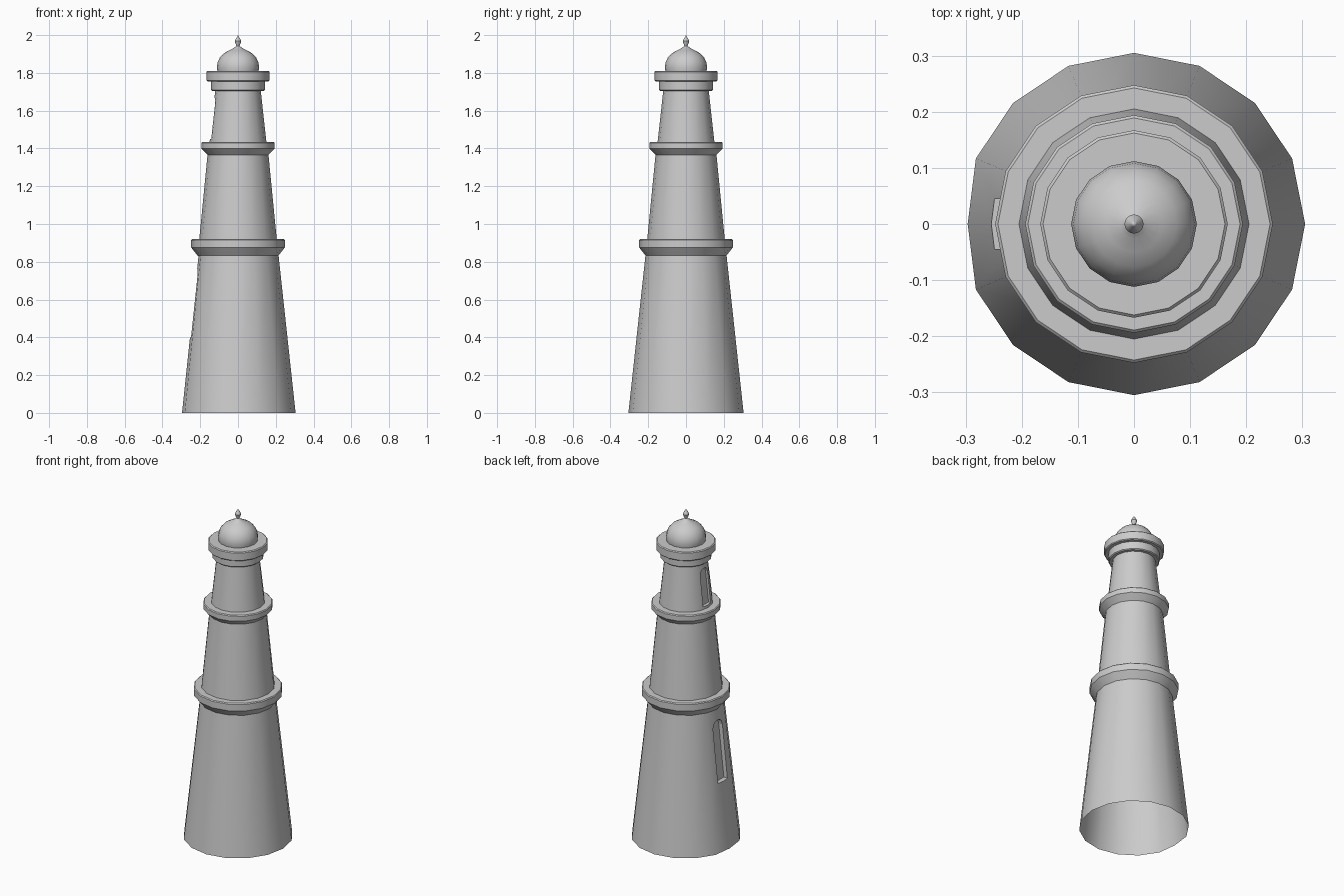
import bpy, bmesh
from math import cos, sin, pi, radians

SIDES = 16
cube = bpy.data.objects.get("Cube")
if cube:
    bpy.data.objects.remove(cube, do_unlink=True)

stone = bpy.data.materials.new("grey_stone")
stone.use_nodes = True
GREY = (0.6, 0.6, 0.6, 1)
stone.diffuse_color = GREY
stone.node_tree.nodes["Principled BSDF"].inputs["Base Color"].default_value = GREY


def add_object(name, bm):
    bmesh.ops.recalc_face_normals(bm, faces=bm.faces)
    mesh = bpy.data.meshes.new(name)
    bm.to_mesh(mesh)
    bm.free()
    mesh.materials.append(stone)
    obj = bpy.data.objects.new(name, mesh)
    bpy.context.collection.objects.link(obj)
    return obj


def smooth(obj):
    bpy.ops.object.select_all(action='DESELECT')
    obj.select_set(True)
    bpy.context.view_layer.objects.active = obj
    bpy.ops.object.shade_smooth_by_angle(angle=radians(30))


def lathe(name, profile):
    """Turn (radius, height) points round the z axis."""
    bm = bmesh.new()
    rings = [[bm.verts.new((r * cos(2 * pi * i / SIDES), r * sin(2 * pi * i / SIDES), z))
              for i in range(SIDES)] for r, z in profile]
    for low, high in zip(rings, rings[1:]):
        for i in range(SIDES):
            j = (i + 1) % SIDES
            bm.faces.new((low[i], low[j], high[j], high[i]))
    bmesh.ops.remove_doubles(bm, verts=bm.verts, dist=0.0001)
    obj = add_object(name, bm)
    smooth(obj)
    return obj


def cut_window(wall, name, sill, spring, half, x_low, x_high, depth):
    """Recess an arched window, following the lean of the wall, into the -x side."""
    outline = [(-half, sill), (half, sill)]
    outline += [(half * cos(a * pi / 6), spring + half * sin(a * pi / 6)) for a in range(7)]
    top = spring + half

    def ring(bm, offset):
        return [bm.verts.new((x_low + (x_high - x_low) * (z - sill) / (top - sill) + offset, y, z))
                for y, z in outline]
    bm = bmesh.new()
    outer, inner = ring(bm, -0.1), ring(bm, depth)
    bm.faces.new(outer)
    bm.faces.new(inner)
    for i in range(len(outer)):
        j = (i + 1) % len(outer)
        bm.faces.new((outer[i], outer[j], inner[j], inner[i]))
    cutter = add_object(name, bm)
    cutter.hide_render = True
    cutter.hide_viewport = False
    mod = wall.modifiers.new("window", 'BOOLEAN')
    mod.operation = 'DIFFERENCE'
    mod.solver = 'EXACT'
    mod.object = cutter
    bpy.ops.object.select_all(action='DESELECT')
    wall.select_set(True)
    bpy.context.view_layer.objects.active = wall
    bpy.ops.object.modifier_apply(modifier=mod.name)
    bpy.data.objects.remove(cutter, do_unlink=True)
    smooth(wall)


def band(name, wall, rim, bottom, middle, top, inner):
    """Ledge with a sloped underside and a thin bevelled rim."""
    lathe(name, [(wall, bottom), (rim, middle), (rim, top - 0.005),
                 (rim - 0.005, top), (inner, top)])


# Tower tiers: closed while the windows are cut
lower = lathe("lower_tower", [(0, 0), (0.305, 0), (0.214, 0.84), (0, 0.84)])
for v in lower.data.vertices:
    if v.co.x < -0.1 and abs(v.co.y) < 0.001:
        v.co.x *= 0.972      # wall flattened round the window
lathe("middle_tower", [(0.206, 0.91), (0.161, 1.37)])
upper = lathe("upper_tower", [(0, 1.42), (0.152, 1.42), (0.120, 1.71), (0, 1.71)])
cut_window(lower, "lower_window_cutter", 0.40, 0.72, 0.045, -0.255, -0.215, 0.03)
cut_window(upper, "upper_window_cutter", 1.45, 1.635, 0.035, -0.148, -0.124, 0.02)

# The tower stands open underneath
bm = bmesh.new()
bm.from_mesh(lower.data)
ends = [f for f in bm.faces if abs(f.normal.z) > 0.99
        and not 0.1 < f.calc_center_median().z < 0.8]
bmesh.ops.delete(bm, geom=ends, context='FACES')
bm.to_mesh(lower.data)
bm.free()

# Ledges
band("lower_ledge", 0.212, 0.2475, 0.83, 0.875, 0.92, 0.20)
band("middle_ledge", 0.159, 0.194, 1.364, 1.40, 1.435, 0.145)

# Stepped gallery under the dome
lathe("gallery_collar", [(0.11, 1.705), (0.138, 1.705), (0.143, 1.71), (0.143, 1.755)])
lathe("gallery_rim", [(0.13, 1.755), (0.162, 1.755), (0.167, 1.76), (0.167, 1.805),
                      (0.162, 1.81), (0.10, 1.81)])

# Dome and finial
lathe("dome", [(0.109, 1.81), (0.112, 1.83), (0.108, 1.855), (0.096, 1.882), (0.076, 1.903),
               (0.05, 1.918), (0.026, 1.93), (0.012, 1.94), (0.007, 1.945)])
lathe("finial", [(0.007, 1.94), (0.014, 1.957), (0.017, 1.968), (0.012, 1.98),
                 (0.005, 1.991), (0, 2.0)])
